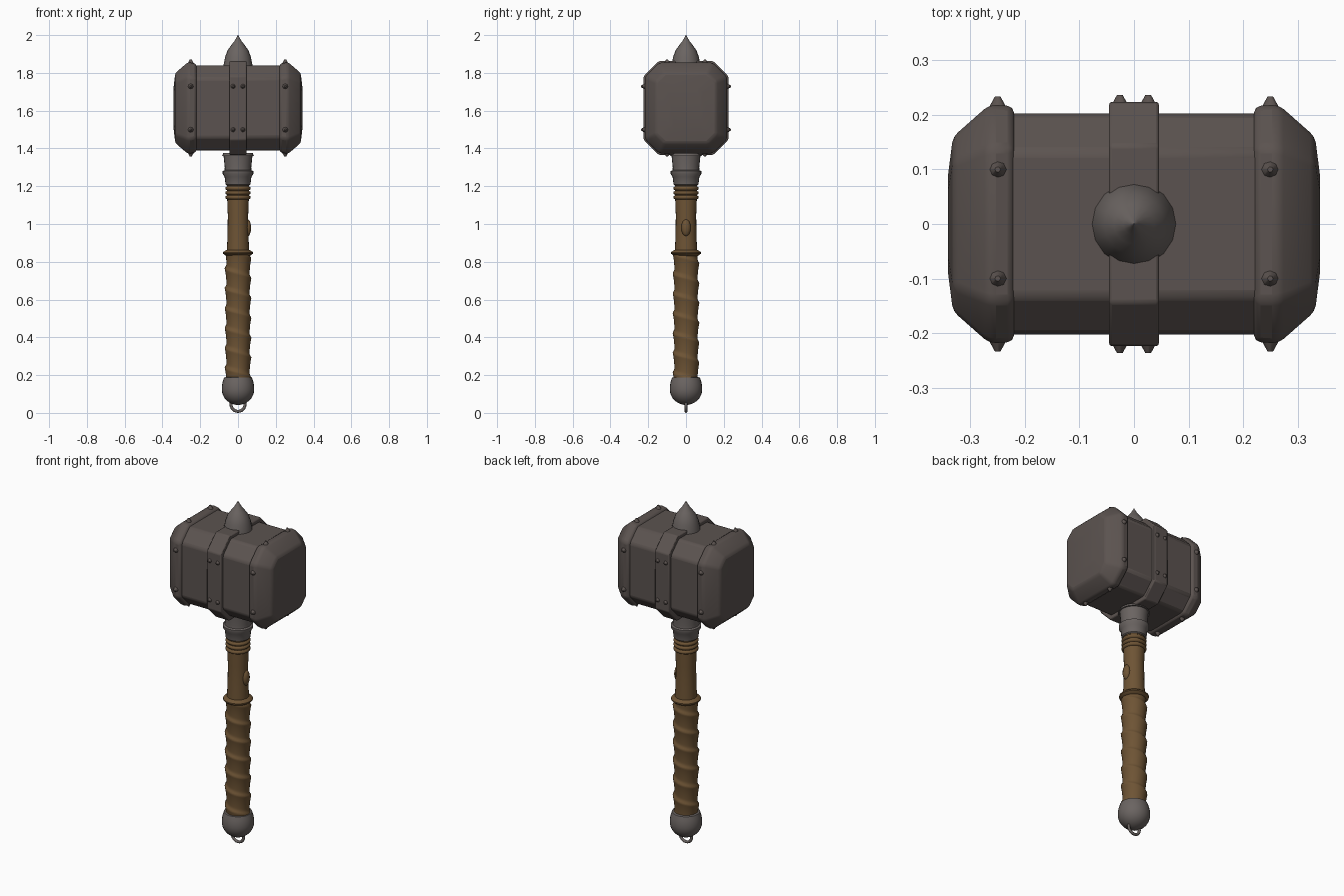
import bpy, bmesh, math
from mathutils import Vector, Matrix

if "Cube" in bpy.data.objects:
    bpy.data.objects.remove(bpy.data.objects["Cube"])

def material(name, rgb):
    m = bpy.data.materials.new(name)
    m.diffuse_color = (*rgb, 1)
    m.use_nodes = True
    m.node_tree.nodes["Principled BSDF"].inputs["Base Color"].default_value = m.diffuse_color
    return m

IRON = material("dark iron", (0.105, 0.086, 0.079))
STEEL = material("worn steel", (0.145, 0.127, 0.12))
LEATHER = material("brown leather", (0.155, 0.088, 0.035))

def finish(bm, name, mat, angle=35):
    bmesh.ops.recalc_face_normals(bm, faces=bm.faces)
    me = bpy.data.meshes.new(name)
    bm.to_mesh(me)
    bm.free()
    me.materials.append(mat)
    ob = bpy.data.objects.new(name, me)
    bpy.context.collection.objects.link(ob)
    bpy.ops.object.select_all(action='DESELECT')
    ob.select_set(True)
    bpy.context.view_layer.objects.active = ob
    bpy.ops.object.shade_smooth_by_angle(angle=math.radians(angle))
    return ob

def skin(bm, rings):
    """Join equal-sized rings of points into a closed tube."""
    vs = [[bm.verts.new(p) for p in r] for r in rings]
    n = len(vs[0])
    for a, b in zip(vs, vs[1:]):
        for i in range(n):
            bm.faces.new((a[i], a[(i + 1) % n], b[(i + 1) % n], b[i]))
    bm.faces.new(vs[0])
    bm.faces.new(vs[-1])

def lathe(name, mat, profile, n=24, angle=40):
    bm = bmesh.new()
    skin(bm, [[(r * math.cos(t * math.tau / n), r * math.sin(t * math.tau / n), z)
               for t in range(n)] for r, z in profile])
    return finish(bm, name, mat, angle)

HEAD_Z = 1.614

def octagon(x, hy, hz, c):
    pts = [(hy, hz - c), (hy - c, hz), (c - hy, hz), (-hy, hz - c),
           (-hy, c - hz), (c - hy, -hz), (hy - c, -hz), (hy, c - hz)]
    return [(x, y, HEAD_Z + z) for y, z in pts]

def block(name, sections, angle=35, bevel=0.012):
    bm = bmesh.new()
    skin(bm, [octagon(*s) for s in sections])
    ob = finish(bm, name, IRON, angle)
    mod = ob.modifiers.new("soft edges", 'BEVEL')
    mod.width = bevel
    mod.segments = 2
    mod.limit_method = 'ANGLE'
    mod.angle_limit = math.radians(20)
    return ob

# hammer head: core, middle band and the two striking caps
block("head_core", [(x, 0.203, 0.226, 0.07) for x in (-0.25, 0.25)])
block("middle_band", [(x, 0.224, 0.248, 0.08) for x in (-0.046, 0.046)], bevel=0.006)
for s, side in ((-1, "left"), (1, "right")):
    block(side + "_striking_cap", [
        (s * 0.22, 0.216, 0.234, 0.075), (s * 0.265, 0.219, 0.243, 0.078),
        (s * 0.332, 0.160, 0.185, 0.045), (s * 0.341, 0.09, 0.11, 0.03)])

# pointed rivets on caps and band
def rivets(name, spots):
    bm = bmesh.new()
    for p, d in spots:
        rot = Vector((0, 0, 1)).rotation_difference(Vector(d)).to_matrix().to_4x4()
        bmesh.ops.create_cone(bm, cap_ends=True, segments=8, radius1=0.017, radius2=0.005,
                              depth=0.022, matrix=Matrix.Translation(p) @ rot)
    finish(bm, name, IRON, 50)

spots, band_spots = [], []
for s in (-1, 1):
    for x in (-0.25, 0.25):
        for k in (-1, 1):
            spots.append(((x, s * 0.223, HEAD_Z + k * 0.115), (0, s, 0)))
            spots.append(((x, k * 0.1, HEAD_Z + s * 0.246), (0, 0, s)))
    for x in (-0.026, 0.026):
        for k in (-1, 1):
            band_spots.append(((x, s * 0.226, HEAD_Z + k * 0.115), (0, s, 0)))
rivets("cap_rivets", spots)
rivets("band_rivets", band_spots)

# spike on top and collar below the head
lathe("top_spike", STEEL, [(0.08, 1.82), (0.075, 1.85), (0.068, 1.885), (0.055, 1.92),
                           (0.037, 1.945), (0.02, 1.967), (0.009, 1.985), (0.001, 2.0)], 16, 50)
lathe("collar", STEEL, [(0.085, 1.36), (0.078, 1.375), (0.07, 1.30), (0.071, 1.285), (0.081, 1.28),
                        (0.081, 1.265), (0.071, 1.25), (0.066, 1.21), (0.06, 1.205)])

# handle shaft with cord turns and the grip ring
lathe("shaft", LEATHER, [(0.058, 1.22), (0.058, 1.15), (0.054, 1.05), (0.055, 0.95), (0.06, 0.83)])
cord = []
for i in range(3):
    z = 1.20 - i * 0.024
    cord += [(0.058, z), (0.065, z - 0.005), (0.067, z - 0.011), (0.065, z - 0.017), (0.058, z - 0.022)]
lathe("cord_turns", LEATHER, cord)
lathe("grip_ring", LEATHER, [(0.06, 0.863), (0.07, 0.858), (0.079, 0.85), (0.079, 0.843),
                             (0.07, 0.836), (0.06, 0.83)])

# small knot on the shaft
bm = bmesh.new()
bmesh.ops.create_uvsphere(bm, u_segments=10, v_segments=8, radius=1,
                          matrix=Matrix.Translation((0.052, 0, 0.98)) @ Matrix.Diagonal((0.018, 0.025, 0.045, 1)))
finish(bm, "shaft_knot", LEATHER, 60)

# leather grip: overlapping spiral wrap made by a sawtooth radius
bm = bmesh.new()
N, ROWS, PITCH = 32, 110, 0.105
rings = []
for j in range(ROWS + 1):
    z = 0.165 + 0.675 * j / ROWS
    ring = []
    for i in range(N):
        f = (z / PITCH + i / N) % 1
        lip = f / 0.8 if f < 0.8 else (1 - f) / 0.2
        r = 0.0615 + 0.0095 * lip ** 2
        a = i * math.tau / N
        ring.append((r * math.cos(a), r * math.sin(a), z))
    rings.append(ring)
skin(bm, rings)
finish(bm, "leather_grip", LEATHER, 60)

# pommel and hanging ring
R = 0.086
pommel = [(0.06, 0.19), (0.074, 0.187), (0.081, 0.165), (0.085, 0.145)]
pommel += [(R * math.cos(a), 0.125 - 0.083 * math.sin(a)) for a in (i * math.pi / 16 for i in range(8))]
pommel.append((0.006, 0.042))
lathe("pommel", STEEL, pommel)
bm = bmesh.new()
M, K = 24, 8
grid = [[bm.verts.new(((0.037 + 0.008 * math.cos(b * math.tau / K)) * math.cos(a * math.tau / M),
                       0.008 * math.sin(b * math.tau / K),
                       0.045 + (0.037 + 0.008 * math.cos(b * math.tau / K)) * math.sin(a * math.tau / M)))
         for b in range(K)] for a in range(M)]
for a in range(M):
    for b in range(K):
        c, d = (a + 1) % M, (b + 1) % K
        bm.faces.new((grid[a][b], grid[c][b], grid[c][d], grid[a][d]))
finish(bm, "hanging_ring", STEEL, 60)
